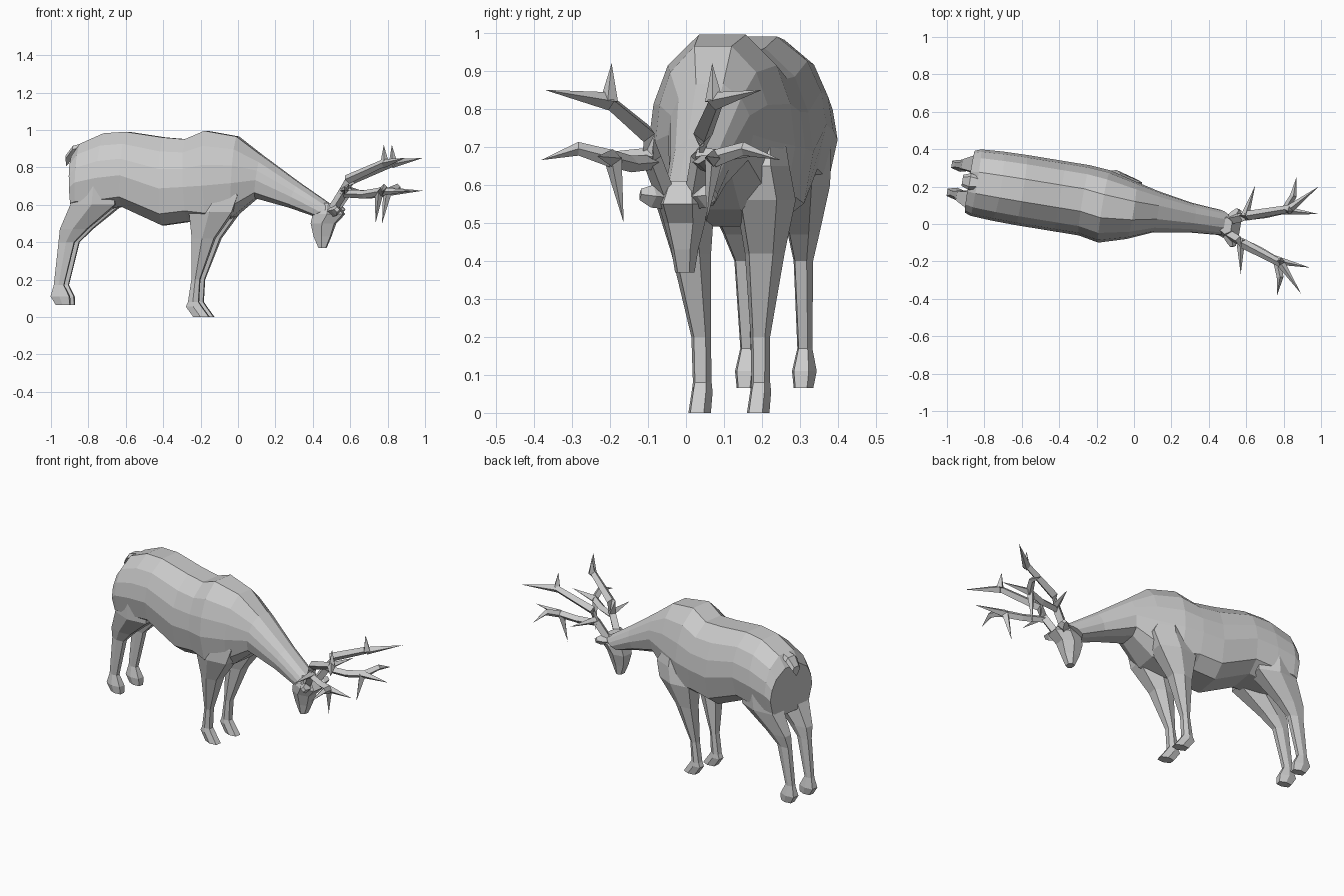
import bpy, bmesh, math
from mathutils import Vector, Matrix

if "Cube" in bpy.data.objects:
    bpy.data.objects.remove(bpy.data.objects["Cube"])

grey = bpy.data.materials.new("plain grey")
grey.use_nodes = True
GREY = (0.6, 0.6, 0.6, 1)
grey.diffuse_color = GREY
grey.node_tree.nodes["Principled BSDF"].inputs["Base Color"].default_value = GREY

# The whole animal is turned slightly about the vertical axis
PLACE = Matrix.Translation((0, 0.083, 0)) @ Matrix.Rotation(math.radians(-9.3), 4, 'Z')


def loft(name, rings):
    """Skin a list of equal-length vertex rings and cap both ends."""
    bm = bmesh.new()
    loops = [[bm.verts.new(PLACE @ Vector(p)) for p in ring] for ring in rings]
    n = len(loops[0])
    for a, b in zip(loops, loops[1:]):
        for i in range(n):
            j = (i + 1) % n
            bm.faces.new((a[i], a[j], b[j], b[i]))
    bm.faces.new(loops[0])
    bm.faces.new(loops[-1])
    bmesh.ops.remove_doubles(bm, verts=bm.verts, dist=0.0005)
    bmesh.ops.recalc_face_normals(bm, faces=bm.faces)
    mesh = bpy.data.meshes.new(name)
    bm.to_mesh(mesh)
    bm.free()
    mesh.materials.append(grey)
    obj = bpy.data.objects.new(name, mesh)
    bpy.context.collection.objects.link(obj)
    return obj


def body_ring(s_top, z_top, s_bot, z_bot, width, shift=0):
    half = [(.32, 1), (.74, .84), (.93, .64), (1, .42), (.87, .13), (.45, 0)]
    outline = half + [(-w, h) for w, h in reversed(half)]
    return [(s_bot + (s_top - s_bot) * h, w * width + shift, z_bot + (z_top - z_bot) * h)
            for w, h in outline]


def flat_ring(s, t, z, length, width):
    hexagon = [(1, .6), (0, 1), (-1, .6), (-1, -.6), (0, -1), (1, -.6)]
    return [(s + a * length, t + b * width, z) for a, b in hexagon]


def limb(name, side, rings):
    loft(name, [flat_ring(s, side * t, z, l, w) for s, t, z, l, w in rings])


def branch(name, side, points, radii, shift=-0.015):
    """Four-sided tapering tube along a path."""
    path = [Vector((s, side * t + shift, z)) for s, t, z in points]
    rings = []
    for i, p in enumerate(path):
        d = (path[min(i + 1, len(path) - 1)] - path[max(i - 1, 0)]).normalized()
        u = d.cross(Vector((0, 0, 1)) if abs(d.z) < .8 else Vector((1, 0, 0))).normalized()
        v = d.cross(u)
        r = radii[i]
        rings.append([p + r * u, p + r * v, p - r * u, p - r * v])
    loft(name, rings)


# Trunk and neck
loft("body", [body_ring(*r) for r in [
    (-.895, .86, -.885, .57, .168), (-.85, .925, -.86, .57, .18),
    (-.72, .982, -.76, .57, .187), (-.6, .99, -.62, .59, .19),
    (-.4, .96, -.4, .49, .19), (-.28, .95, -.26, .51, .19), (-.17, .995, -.15, .49, .196, -.015),
    (0, .965, -.02, .535, .155, -.012), (.13, .865, .1, .635, .113), (.33, .72, .28, .585, .08),
    (.52, .59, .41, .54, .068)]])

# Head, hanging down towards the muzzle
limb("head", 1, [(.50, -.012, .61, .03, .045), (.495, -.012, .55, .082, .065),
                 (.465, -.012, .5, .064, .055), (.46, -.012, .43, .045, .036),
                 (.46, -.012, .37, .02, .026)])

# Tail
loft("tail", [[(s, t * w, z + dz) for t, dz in ((-1, 0), (-.6, .02), (.6, .02), (1, 0), (0, -.04))]
              for s, w, z in ((-.78, .02, .925), (-.89, .045, .895), (-.93, .03, .845))])

for side, label in ((1, "left"), (-1, "right")):
    # Legs with hooves, widening into shoulders and thighs
    limb("front_leg_" + label, side, [
        (-.1, .09, .8, .04, .06), (-.1, .1, .65, .12, .075), (-.125, .108, .56, .115, .08),
        (-.17, .098, .42, .06, .053), (-.215, .079, .2, .022, .026),
        (-.228, .078, .08, .028, .025), (-.225, .078, .055, .042, .028),
        (-.185, .078, 0, .042, .03)])
    limb("hind_leg_" + label, side, [
        (-.75, .095, .76, .1, .085), (-.765, .1, .6, .12, .075), (-.875, .086, .47, .072, .042),
        (-.915, .079, .4, .042, .026), (-.957, .076, .17, .027, .02),
        (-.95, .076, .11, .05, .033), (-.935, .076, .065, .038, .026)])
    # Ears
    branch("ear_" + label, side, [(.51, .03, .565), (.545, .07, .57), (.555, .1, .575)],
           [.03, .03, .015])
    # Antler beams
    branch("antler_beam_" + label, side,
           [(.525, .04, .58), (.585, .065, .67), (.607, .076, .735), (.82, .148, .825)],
           [.026, .026, .026, .02])
    branch("antler_lower_" + label, side,
           [(.575, .062, .66), (.7, .1, .655), (.8, .14, .67), (.83, .22, .695), (.83, .32, .665)],
           [.02, .022, .023, .018, 0])
    # Antler tines
    tines = {
        "outer": ((.815, .14, .82), (.955, .29, .85)),
        "upper": ((.82, .14, .82), (.814, .134, .92)),
        "forward": ((.79, .135, .67), (.98, .145, .675)),
        "lower": ((.79, .135, .67), (.765, .11, .5)),
        "brow": ((.59, .06, .675), (.62, .24, .68)),
    }
    for name, (root, tip) in tines.items():
        branch(name + "_tine_" + label, side, [root, tip], [.024, 0])
